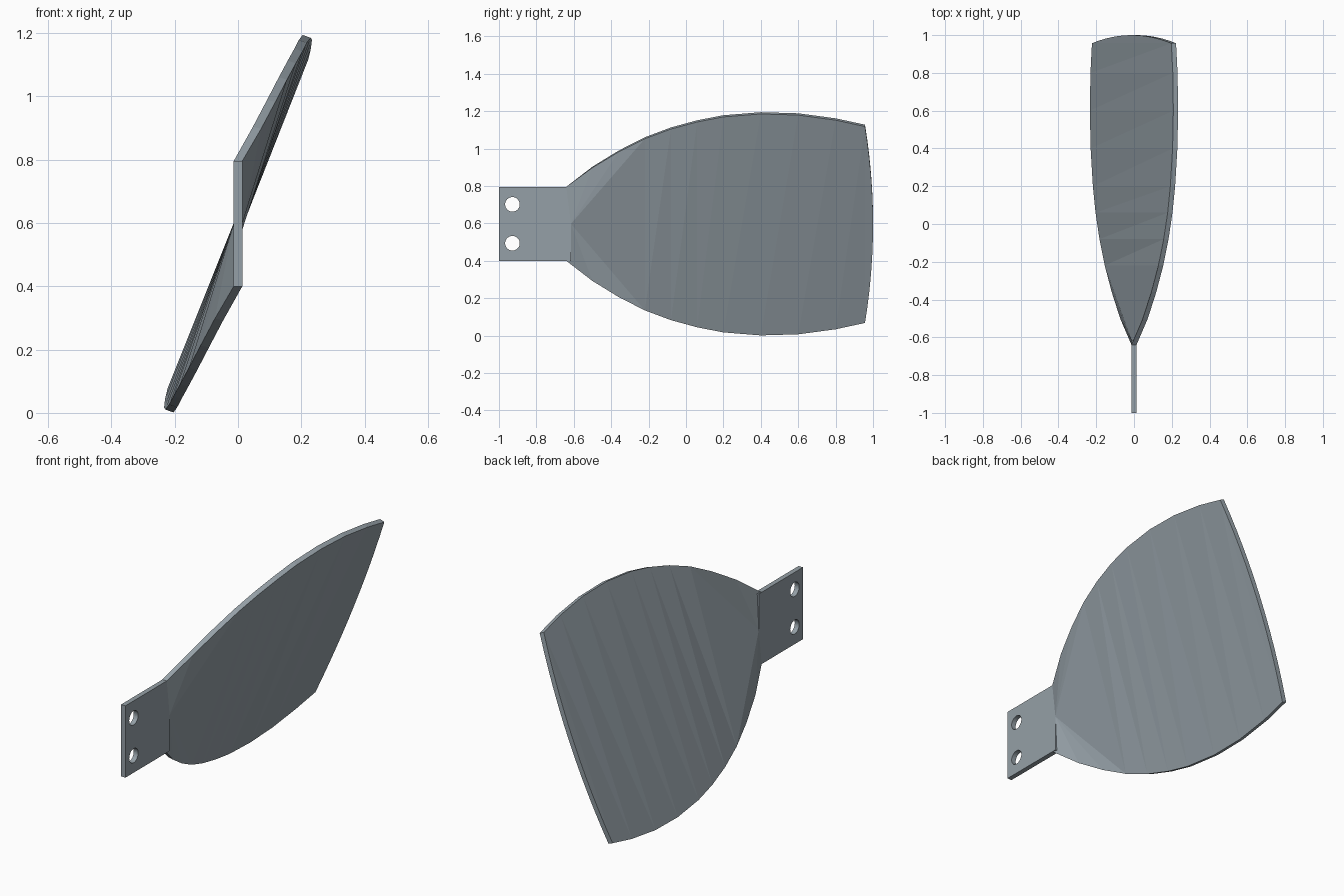
import bpy, bmesh
from math import atan2, sin, cos, pi
from mathutils import Vector, Matrix

if "Cube" in bpy.data.objects:
    bpy.data.objects.remove(bpy.data.objects["Cube"])

ZC = 0.598     # height of the paddle axis
HALF = 0.0135  # half of the plate thickness

# Blue-grey metal
metal = bpy.data.materials.new("blue_grey_metal")
metal.diffuse_color = (.30, .35, .385, 1)
metal.use_nodes = True
metal.node_tree.nodes["Principled BSDF"].inputs["Base Color"].default_value = metal.diffuse_color


def finish(bm, name):
    bmesh.ops.recalc_face_normals(bm, faces=bm.faces)
    mesh = bpy.data.meshes.new(name)
    bm.to_mesh(mesh)
    bm.free()
    mesh.materials.append(metal)
    ob = bpy.data.objects.new(name, mesh)
    bpy.context.collection.objects.link(ob)
    return ob


# Blade: upper edge stations (x, y, z above axis); lower edge is the half-turn copy
edge = [(0, -.64, .198), (.06, -.5, .303), (.105, -.36, .388), (.142, -.22, .459),
        (.17, -.08, .511), (.191, .06, .549), (.205, .2, .576), (.217, .4, .592),
        (.221, .6, .586), (.218, .8, .559), (.21, .957, .525)]
n = len(edge)
K = 3  # last station joined to the root point
tip = []
for i in range(1, 12):
    t = 1 - i / 6
    tip.append((.21 * t, 1 - .043 * t * t, .525 * t))
lower = [(-x, y, -z) for x, y, z in edge]
outline = edge + tip + lower[::-1]
N = len(outline)
root = (0, -.615, 0)


def offset(p, side):
    x, y, z = p
    a = atan2(x, z) if z > 0 else atan2(-x, -z)
    if abs(z) < 1e-6:
        a = 0 if y < 0 else atan2(.21, .525)
    return Vector((x + side * HALF * cos(a), y, ZC + z - side * HALF * sin(a)))


bm = bmesh.new()
layers = []
for side in (-1, 1):
    v = [bm.verts.new(offset(p, side)) for p in outline]
    r = bm.verts.new(offset(root, side))
    T, B = v[:n], v[:-n - 1:-1]
    bm.faces.new((r, T[0], B[0]))
    for i in range(K):
        bm.faces.new((r, T[i], T[i + 1]))
        bm.faces.new((r, B[i + 1], B[i]))
    bm.faces.new((r, T[K], B[K]))
    for i in range(K, n - 1):
        bm.faces.new((T[i], T[i + 1], B[i]))
        bm.faces.new((T[i + 1], B[i + 1], B[i]))
    bm.faces.new(v[n - 1:N - n + 1])
    layers.append(v)
a, b = layers
for i in range(N):
    j = (i + 1) % N
    bm.faces.new((a[i], a[j], b[j], b[i]))
finish(bm, "blade")

# Mounting tab
bm = bmesh.new()
y0, y1 = -1, -.615
pts = [(y0, -.198), (-.64, -.198), (y1, -.198), (y1, .198), (-.64, .198), (y0, .198)]
f = bm.faces.new([bm.verts.new((-HALF, y, ZC + z)) for y, z in pts])
ext = bmesh.ops.extrude_face_region(bm, geom=[f])
bmesh.ops.translate(bm, vec=(2 * HALF, 0, 0),
                    verts=[g for g in ext["geom"] if isinstance(g, bmesh.types.BMVert)])
tab = finish(bm, "mounting_tab")

# Two bolt holes
bm = bmesh.new()
for dz in (-.104, .104):
    m = Matrix.Translation((0, -.928, ZC + dz)) @ Matrix.Rotation(pi / 2, 4, 'Y')
    bmesh.ops.create_cone(bm, cap_ends=True, segments=32, radius1=.039, radius2=.039,
                          depth=.2, matrix=m)
cutter = finish(bm, "hole_cutter")
cutter.hide_render = True
cutter.hide_set(True)
mod = tab.modifiers.new("holes", 'BOOLEAN')
mod.operation = 'DIFFERENCE'
mod.solver = 'EXACT'
mod.object = cutter
